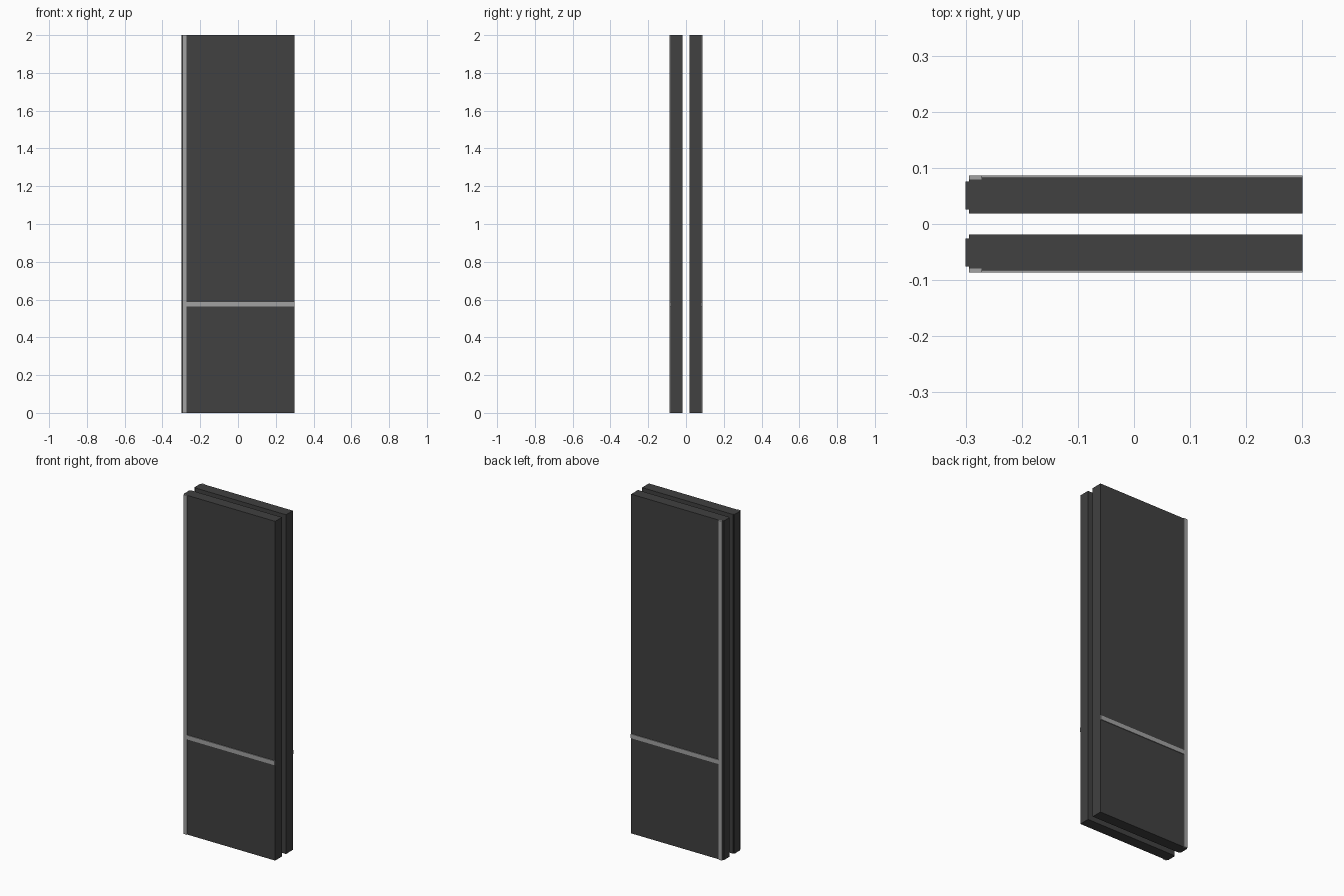
import bpy, bmesh

if "Cube" in bpy.data.objects:
    bpy.data.objects.remove(bpy.data.objects["Cube"])

def material(name, v):
    m = bpy.data.materials.new(name)
    m.diffuse_color = (v, v, v, 1)
    m.use_nodes = True
    m.node_tree.nodes["Principled BSDF"].inputs["Base Color"].default_value = m.diffuse_color
    return m

DARK = material("charcoal panel", 0.052)
GREY = material("grey trim", 0.36)

def prism(name, profile, z0, z1, mat, side):
    """Extrude an xy profile upward; side = -1 for front, 1 for back."""
    bm = bmesh.new()
    face = bm.faces.new([bm.verts.new((x, y * side, z0)) for x, y in profile])
    ext = bmesh.ops.extrude_face_region(bm, geom=[face])
    for v in ext["geom"]:
        if isinstance(v, bmesh.types.BMVert):
            v.co.z = z1
    bmesh.ops.recalc_face_normals(bm, faces=bm.faces)
    me = bpy.data.meshes.new(name)
    bm.to_mesh(me)
    bm.free()
    me.materials.append(mat)
    ob = bpy.data.objects.new(name, me)
    bpy.context.collection.objects.link(ob)
    return ob

def rect(x0, x1, y0, y1):
    return [(x0, y0), (x1, y0), (x1, y1), (x0, y1)]

# inner face, outer face, trim seat and trim surface, measured from the centre
IN, OUT, SEAT, TRIM = 0.019, 0.0825, 0.0795, 0.0868
L, R, TONGUE, EDGE = -0.294, 0.30, -0.30, -0.272

for side, label in ((-1, "front"), (1, "back")):
    # door leaf with a tongue on the left edge and a rebate for the trim
    prism(label + "_panel",
          [(L, IN), (R, IN), (R, OUT), (EDGE, OUT), (EDGE, SEAT), (L, SEAT),
           (L, 0.0755), (TONGUE, 0.0755), (TONGUE, 0.0255), (L, 0.0255)],
          0, 2, DARK, side)
    # full-height edge trim
    prism(label + "_edge_trim", rect(L, EDGE, SEAT, TRIM), 0, 2, GREY, side)
    # horizontal trim bar
    prism(label + "_cross_trim", rect(EDGE, R, OUT, TRIM), 0.563, 0.588, GREY, side)
